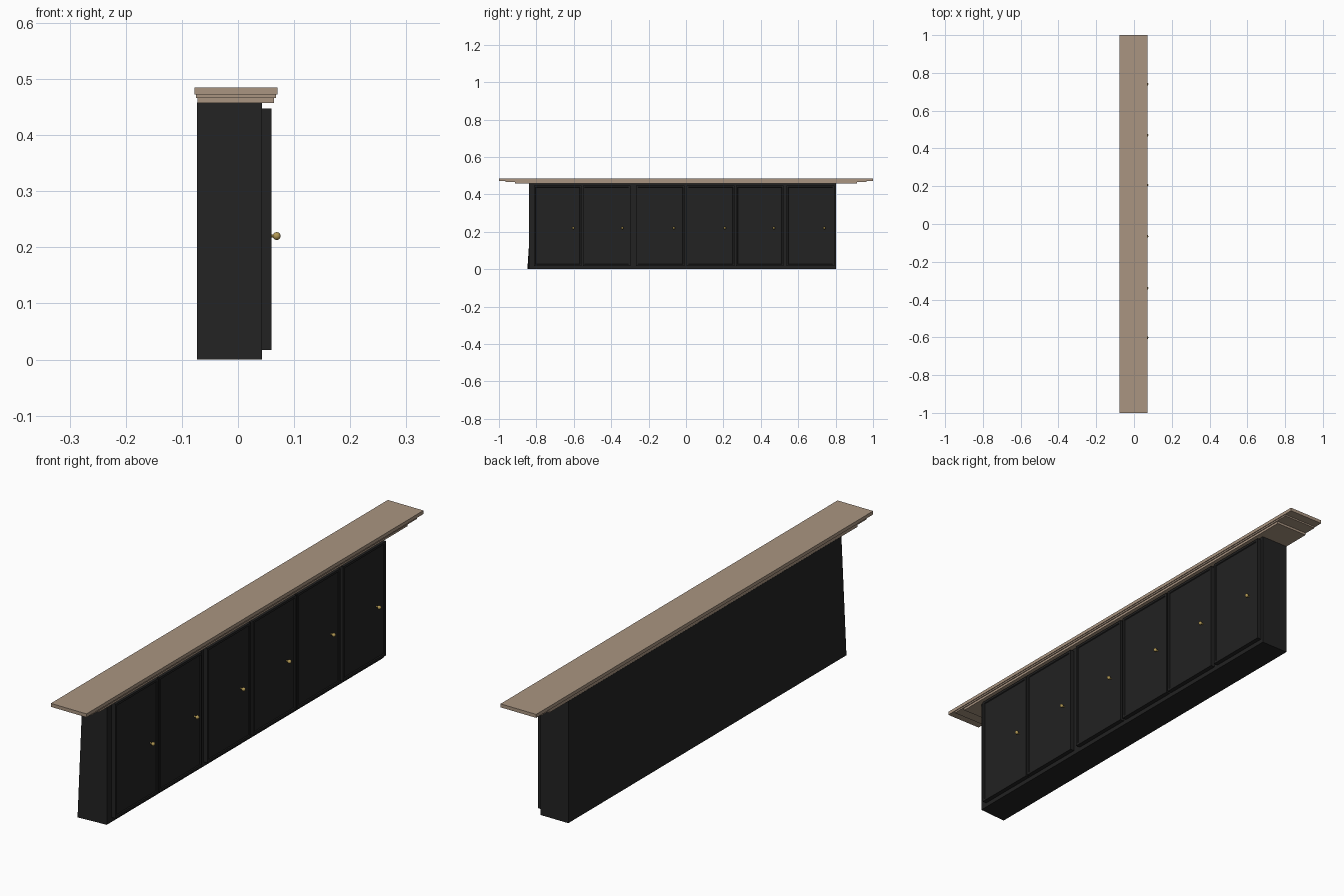
import bpy, bmesh, math

if "Cube" in bpy.data.objects:
    bpy.data.objects.remove(bpy.data.objects["Cube"])


def material(name, rgb):
    m = bpy.data.materials.new(name)
    m.diffuse_color = (*rgb, 1)
    m.use_nodes = True
    m.node_tree.nodes["Principled BSDF"].inputs["Base Color"].default_value = m.diffuse_color
    return m


BLACK = material("black paint", (0.016, 0.016, 0.016))
WOOD = material("tan wood", (0.40, 0.30, 0.22))
BRASS = material("brass", (0.45, 0.32, 0.09))


def finish(name, bm, mat):
    me = bpy.data.meshes.new(name)
    bmesh.ops.recalc_face_normals(bm, faces=bm.faces)
    bm.to_mesh(me)
    bm.free()
    me.materials.append(mat)
    ob = bpy.data.objects.new(name, me)
    bpy.context.collection.objects.link(ob)
    return ob


def box_bm(x0, x1, y0, y1, z0, z1):
    bm = bmesh.new()
    bmesh.ops.create_cube(bm, size=1)
    for v in bm.verts:
        v.co = (x1 if v.co.x > 0 else x0,
                y1 if v.co.y > 0 else y0,
                z1 if v.co.z > 0 else z0)
    return bm


# Cabinet body, its left end slightly twisted at the back edge
bm = box_bm(-0.073, 0.043, -0.84, 0.803, 0, 0.458)
for v in bm.verts:
    if v.co.y < 0 and v.co.x < 0:
        v.co.y = -0.818 if v.co.z > 0.1 else -0.848
finish("cabinet_body", bm, BLACK)

# Stepped countertop: two moulding tiers under the top slab
finish("lower_moulding", box_bm(-0.0725, 0.064, -0.915, 0.915, 0.457, 0.467), WOOD)
finish("upper_moulding", box_bm(-0.0745, 0.0675, -0.965, 0.965, 0.466, 0.473), WOOD)
finish("top_slab", box_bm(-0.0775, 0.0705, -1, 1, 0.472, 0.485), WOOD)

# Six doors with a shallow framed panel, each with a round knob
doors = [(-0.812, -0.558), (-0.552, -0.298), (-0.266, -0.008),
         (0.004, 0.26), (0.268, 0.522), (0.538, 0.793)]
knobs = [-0.602, -0.34, -0.065, 0.207, 0.47, 0.74]
for i, ((y0, y1), ky) in enumerate(zip(doors, knobs), 1):
    bm = box_bm(0.042, 0.06, y0, y1, 0.017, 0.447)
    bm.normal_update()
    front = [f for f in bm.faces if f.normal.x > 0.9]
    bmesh.ops.inset_region(bm, faces=front, thickness=0.012)
    bmesh.ops.inset_region(bm, faces=front, thickness=0.003, depth=-0.003)
    finish(f"door_{i}", bm, BLACK)

    bpy.ops.mesh.primitive_uv_sphere_add(segments=16, ring_count=10, radius=0.007,
                                         location=(0.069, ky, 0.22))
    knob = bpy.context.object
    knob.name = f"knob_{i}"
    knob.data.materials.append(BRASS)
    bpy.ops.object.shade_smooth()

    bpy.ops.mesh.primitive_cylinder_add(vertices=12, radius=0.003, depth=0.012,
                                        location=(0.061, ky, 0.22),
                                        rotation=(0, math.pi / 2, 0))
    stem = bpy.context.object
    stem.name = f"knob_stem_{i}"
    stem.data.materials.append(BRASS)
    bpy.ops.object.shade_smooth_by_angle()
